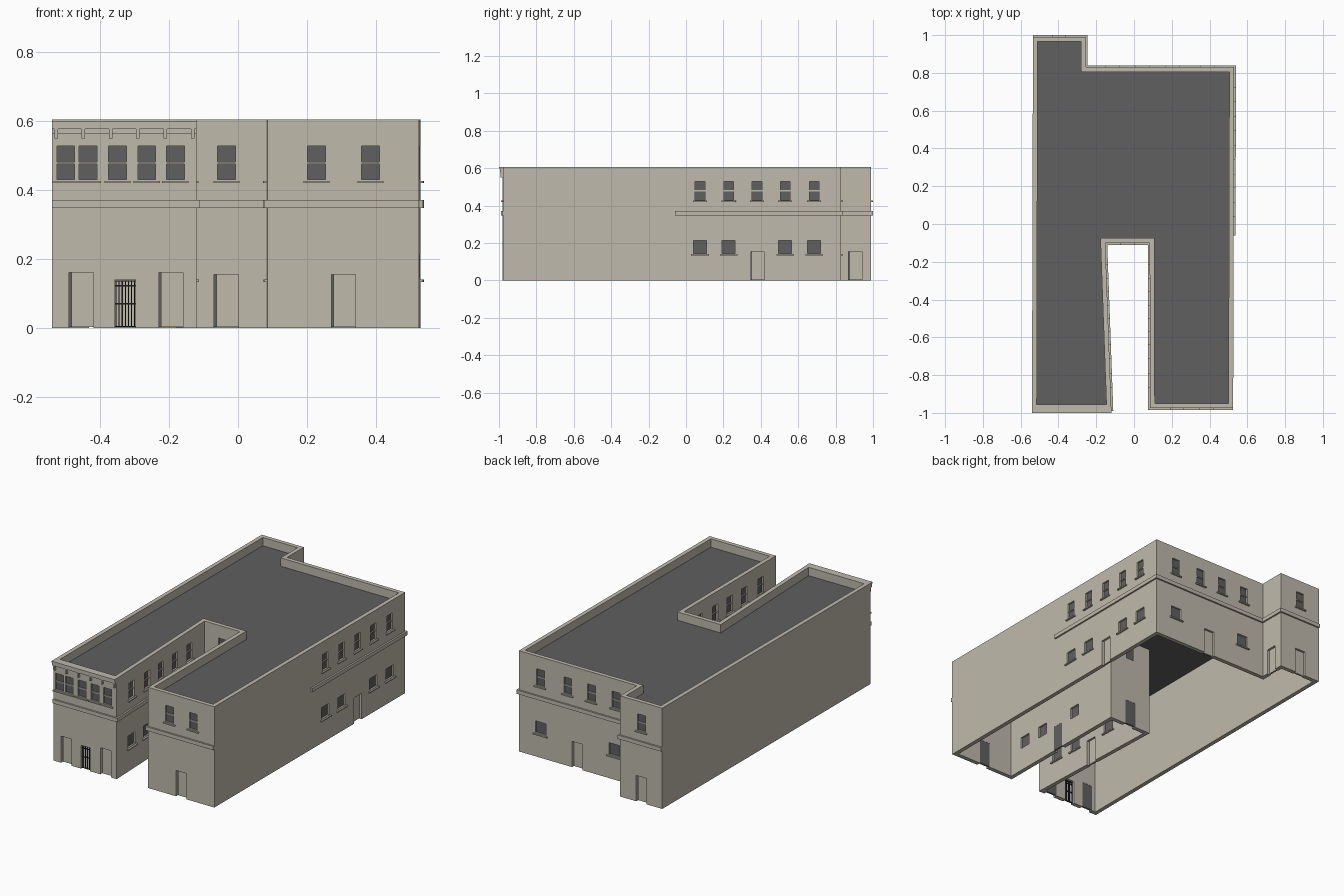
import bpy, bmesh
from mathutils import Vector

cube = bpy.data.objects.get("Cube")
if cube:
    bpy.data.objects.remove(cube)


def material(name, rgb):
    m = bpy.data.materials.new(name)
    m.use_nodes = True
    m.diffuse_color = (*rgb, 1)
    m.node_tree.nodes["Principled BSDF"].inputs["Base Color"].default_value = (*rgb, 1)
    return m


STONE = material("warm_stone", (0.52, 0.49, 0.41))
DARK = material("dark_grey", (0.115, 0.115, 0.115))
IRON = material("black_iron", (0.02, 0.02, 0.02))

HEIGHT, ROOF_Z, THICK = 0.605, 0.555, 0.025

# Footprint, counter-clockwise from the front corner
PLAN = [Vector(p) for p in (
    (-.54, -.98), (-.12, -.98), (-.152, -.10), (.083, -.10), (.085, -.975),
    (.525, -.975), (.53, .83), (-.255, .83), (-.255, .99), (-.535, .99))]
COUNT = len(PLAN)
(FRONT_A, COURT_A, COURT_END, COURT_B, FRONT_B,
 SIDE, BACK, ANNEX_SIDE, ANNEX_BACK, PLAIN) = range(COUNT)


def wall_axes(i):
    a, b = PLAN[i], PLAN[(i + 1) % COUNT]
    u = (b - a).normalized()
    return a, u, Vector((u.y, -u.x)), (b - a).length


def inset_corner(i, d):
    _, u0, n0, _ = wall_axes(i - 1)
    _, u1, n1, _ = wall_axes(i)
    return PLAN[i] - (n0 + n1) * (d / (1 + n0.dot(n1)))


def along(i, coord):
    """Distance along a wall of a world x or y coordinate."""
    a, u, _, _ = wall_axes(i)
    k = 0 if abs(u.x) > abs(u.y) else 1
    return (coord - a[k]) / u[k]


def box(bm, i, t0, t1, d0, d1, z0, z1):
    """Box on wall i: span t along it, d outward from it, z in height."""
    a, u, n, _ = wall_axes(i)
    ring = [a + u * t + n * d for t, d in ((t0, d1), (t1, d1), (t1, d0), (t0, d0))]
    prism(bm, ring, z0, z1)


def prism(bm, ring, z0, z1):
    low = [bm.verts.new((*p, z0)) for p in ring]
    high = [bm.verts.new((*p, z1)) for p in ring]
    bm.faces.new(low[::-1])
    bm.faces.new(high)
    for k in range(len(ring)):
        j = (k + 1) % len(ring)
        bm.faces.new((low[k], low[j], high[j], high[k]))


def finish(bm, name, mat):
    bmesh.ops.recalc_face_normals(bm, faces=bm.faces)
    me = bpy.data.meshes.new(name)
    bm.to_mesh(me)
    bm.free()
    me.materials.append(mat)
    ob = bpy.data.objects.new(name, me)
    bpy.context.collection.objects.link(ob)
    return ob


parts = {n: bmesh.new() for n in ("openings", "window_panes", "window_rails", "sills",
                                  "door_leaves", "door_backs", "bands", "cornice", "gate")}


def window(i, coord, width, z0, z1, rail, sill=True):
    t, h = along(i, coord), width / 2
    box(parts["openings"], i, t - h, t + h, -.05, .05, z0, z1)
    box(parts["window_panes"], i, t - h - .003, t + h + .003, -.015, -.01, z0 - .003, z1 + .003)
    if rail:
        mid = (z0 + z1) / 2
        box(parts["window_rails"], i, t - h, t + h, -.01, -.004, mid - .003, mid + .003)
    if sill:
        box(parts["sills"], i, t - h - .012, t + h + .012, -.01, .01, z0 - .01, z0 - .003)


def upper(i, *coords, sill=True):
    for c in coords:
        window(i, c, .052, .43, .528, True, sill)


def lower(i, *coords):
    for c in coords:
        window(i, c, .07, .143, .213, False)


def door(i, coord, top=.155, width=.07):
    t, h = along(i, coord), width / 2
    box(parts["openings"], i, t - h, t + h, -.05, .05, -.05, top)
    box(parts["door_leaves"], i, t - h + .006, t + h, -.019, -.013, .003, top)
    box(parts["door_backs"], i, t - h, t + h, -.024, -.019, .003, top)


# Front faces of the two wings
upper(FRONT_A, -.35, -.265, -.182)
upper(FRONT_A, -.5, -.436, sill=False)
box(parts["sills"], FRONT_A, 0, .142, -.01, .01, .42, .427)
door(FRONT_A, -.455, .16)
door(FRONT_A, -.194, .16)
upper(FRONT_B, .228, .385)
door(FRONT_B, .306)

# Courtyard
for wall in (COURT_A, COURT_B):
    upper(wall, -.83, -.675, -.535, -.395, -.25)
    lower(wall, -.83, -.675, -.395)
    door(wall, -.54)
upper(COURT_END, -.033)
door(COURT_END, -.034)

# Long side, back and annex
upper(SIDE, .075, .228, .38, .53, .685)
lower(SIDE, .075, .228, .53, .685)
door(SIDE, .382)
upper(BACK, .387, .205, .047, -.115)
lower(BACK, .385, -.105)
door(BACK, .142)
door(ANNEX_SIDE, .905)
upper(ANNEX_BACK, -.397)
door(ANNEX_BACK, -.397)

# Iron gate in the front passage
g0, g1 = along(FRONT_A, -.357), along(FRONT_A, -.297)
box(parts["openings"], FRONT_A, g0, g1, -.05, .05, -.05, .14)
for k in range(7):
    t = g0 + .003 + k * (g1 - g0 - .006) / 6
    box(parts["gate"], FRONT_A, t - .0016, t + .0016, -.014, -.01, .002, .138)
for z in (.004, .07, .122, .136):
    box(parts["gate"], FRONT_A, g0, g1, -.015, -.009, z - .002, z + .002)

# String course around every decorated wall
OUT = .01
for wall in range(PLAIN):
    length = wall_axes(wall)[3]
    start = along(SIDE, -.06) if wall == SIDE else (0 if wall == FRONT_A else -OUT)
    end = length if wall in (FRONT_B, ANNEX_BACK) else length + OUT
    box(parts["bands"], wall, start, end, -.005, OUT, .348, .371)

# Cornice with brackets on the first wing
front_len = wall_axes(FRONT_A)[3]
for d, z0, z1 in ((.006, .564, .577), (.014, .577, .597), (.02, .597, HEIGHT)):
    box(parts["cornice"], FRONT_A, 0, front_len, -.01, d, z0, z1)
for k in range(6):
    t = .012 + k * (front_len - .024) / 5
    box(parts["cornice"], FRONT_A, t - .005, t + .005, -.005, .013, .549, .577)

# Hollow wall shell, open at the bottom
bm = bmesh.new()
inner = [inset_corner(i, THICK) for i in range(COUNT)]
rings = [[bm.verts.new((*p, z)) for p in ring]
         for ring, z in ((PLAN, 0), (PLAN, HEIGHT), (inner, HEIGHT), (inner, 0))]
for r in range(4):
    a, b = rings[r], rings[(r + 1) % 4]
    for k in range(COUNT):
        j = (k + 1) % COUNT
        bm.faces.new((a[k], a[j], b[j], b[k]))
walls = finish(bm, "walls", STONE)

# Flat roof behind the parapet
bm = bmesh.new()
prism(bm, [inset_corner(i, THICK - .002) for i in range(COUNT)], ROOF_Z - .01, ROOF_Z)
finish(bm, "roof", DARK)

# Cut window and door openings
cutter = finish(parts.pop("openings"), "opening_cutter", STONE)
cutter.hide_render = True
mod = walls.modifiers.new("openings", "BOOLEAN")
mod.operation, mod.solver, mod.object = "DIFFERENCE", "EXACT", cutter
bpy.context.view_layer.objects.active = walls
bpy.ops.object.modifier_apply(modifier=mod.name)
bpy.data.objects.remove(cutter)

finishes = {"window_panes": DARK, "door_backs": DARK, "gate": IRON}
for name, mesh in parts.items():
    finish(mesh, name, finishes.get(name, STONE))
